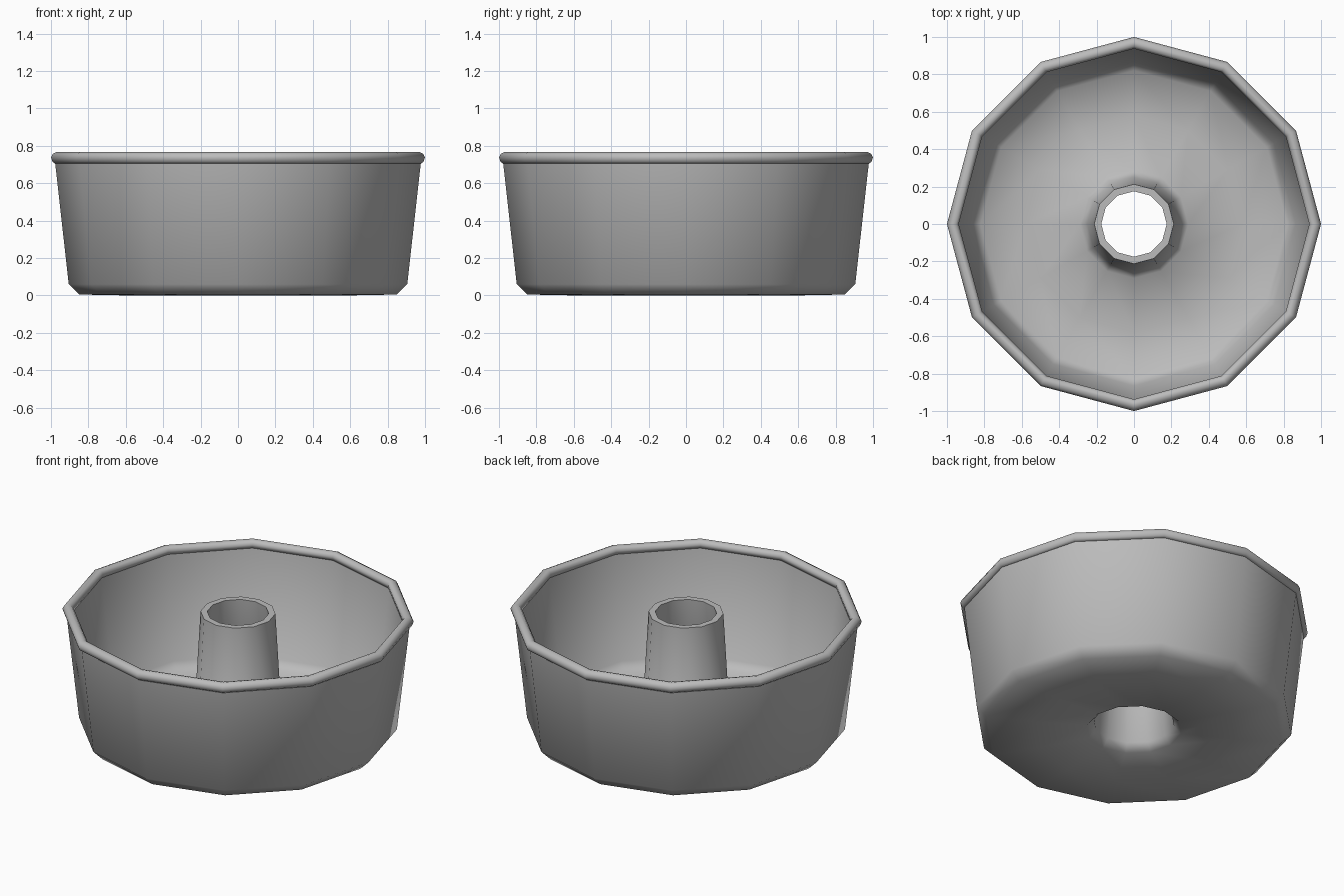
import bpy
import bmesh
import math

cube = bpy.data.objects.get("Cube")
if cube:
    bpy.data.objects.remove(cube, do_unlink=True)

SIDES = 12

# Dull grey metal
metal = bpy.data.materials.new("grey metal")
metal.use_nodes = True
grey = (0.5, 0.5, 0.5, 1)
metal.diffuse_color = grey
metal.node_tree.nodes["Principled BSDF"].inputs["Base Color"].default_value = grey


def lathe(name, profile, smooth_angle):
    """Turn a closed (radius, height) profile around the z axis."""
    bm = bmesh.new()
    rings = []
    for i in range(SIDES):
        a = math.tau * i / SIDES
        rings.append([bm.verts.new((r * math.cos(a), r * math.sin(a), z))
                      for r, z in profile])
    n = len(profile)
    for i, ring in enumerate(rings):
        following = rings[(i + 1) % SIDES]
        for j in range(n):
            k = (j + 1) % n
            bm.faces.new((ring[j], following[j], following[k], ring[k]))
    bmesh.ops.recalc_face_normals(bm, faces=bm.faces)
    mesh = bpy.data.meshes.new(name)
    bm.to_mesh(mesh)
    bm.free()
    mesh.materials.append(metal)
    obj = bpy.data.objects.new(name, mesh)
    bpy.context.collection.objects.link(obj)
    bpy.ops.object.select_all(action="DESELECT")
    obj.select_set(True)
    bpy.context.view_layer.objects.active = obj
    bpy.ops.object.shade_smooth_by_angle(angle=math.radians(smooth_angle))
    return obj


# Thin shell: outer wall, base, hollow centre tube, floor and inner wall
outside = [(0.98, 0.73), (0.905, 0.06), (0.85, 0.005), (0.58, 0.0),
           (0.27, 0.005), (0.23, 0.05)]
tube_top = [(0.175, 0.755), (0.213, 0.755)]
inside = [(0.25, 0.1), (0.29, 0.045), (0.58, 0.035),
          (0.82, 0.04), (0.865, 0.085), (0.945, 0.73)]
lathe("pan_shell", outside + tube_top + inside, 60)

# Rolled lip around the top of the wall
lip = [(0.978, 0.705), (0.992, 0.715), (1.0, 0.738), (0.99, 0.757),
       (0.97, 0.767), (0.95, 0.762), (0.937, 0.745), (0.942, 0.72)]
lathe("rolled_rim", lip, 60)
